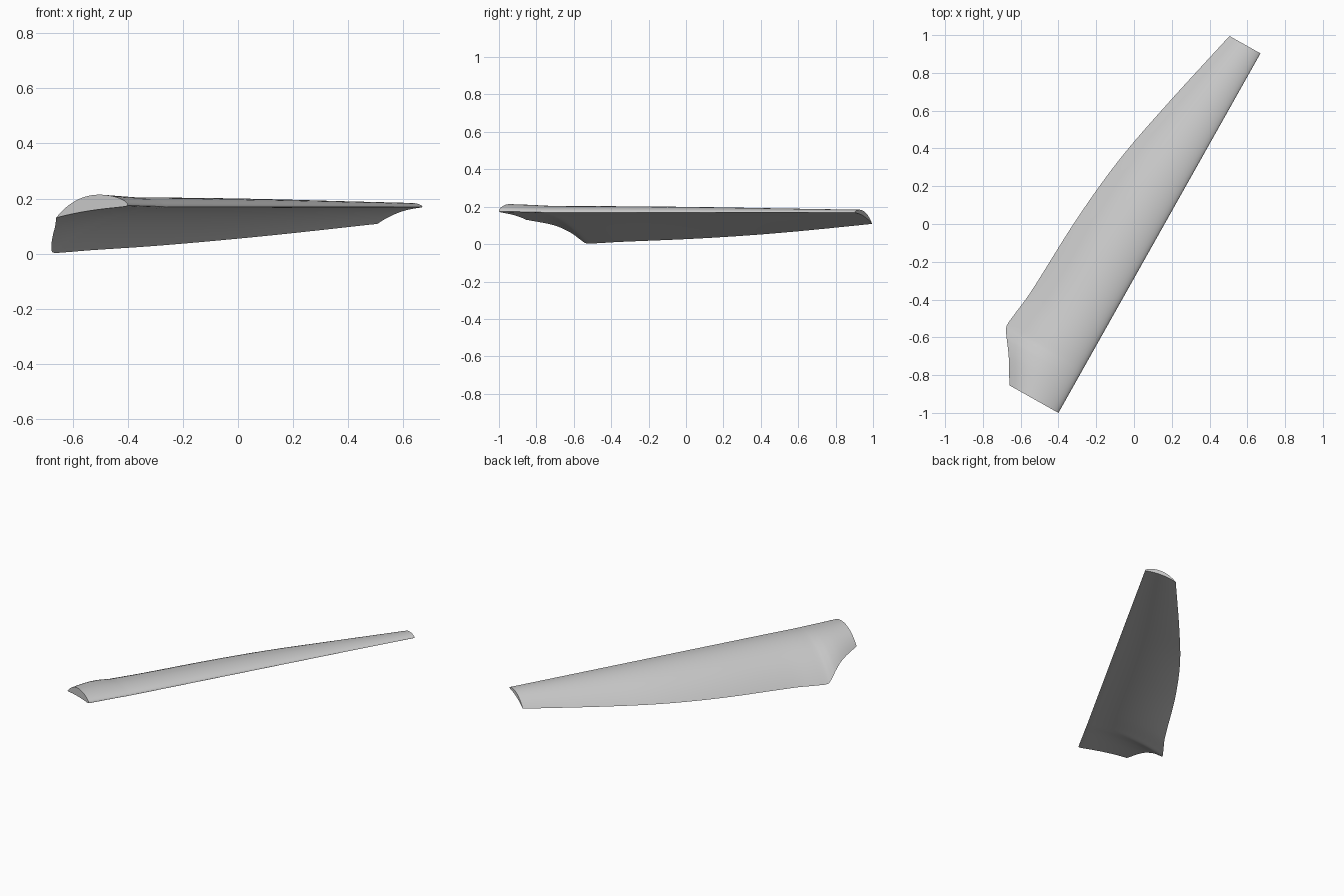
import bpy, bmesh, math
from mathutils import Vector

if "Cube" in bpy.data.objects:
    bpy.data.objects.remove(bpy.data.objects["Cube"])

grey = bpy.data.materials.new("light grey")
grey.use_nodes = True
colour = (0.6, 0.6, 0.6, 1)
grey.diffuse_color = colour
grey.node_tree.nodes["Principled BSDF"].inputs["Base Color"].default_value = colour

# Blade stations: span, chord, leading edge height, trailing edge height, fullness
STATIONS = [
    (0.0, 0.298, 0.175, 0.130, 0.078),
    (0.13, 0.375, 0.173, 0.100, 0.080),
    (0.20, 0.425, 0.172, 0.062, 0.083),
    (0.24, 0.453, 0.171, 0.027, 0.087),
    (0.27, 0.465, 0.170, 0.005, 0.090),
    (0.33, 0.460, 0.170, 0.004, 0.090),
    (0.475, 0.442, 0.170, 0.011, 0.088),
    (0.945, 0.418, 0.170, 0.028, 0.080),
    (1.324, 0.376, 0.170, 0.047, 0.069),
    (1.68, 0.305, 0.170, 0.070, 0.055),
    (2.183, 0.188, 0.169, 0.108, 0.038),
]
ROOT = Vector((-0.40, -1.0, 0))
SPAN = Vector((0.49, 0.872, 0)).normalized()
CHORD = Vector((-SPAN.y, SPAN.x, 0))
STEPS = 24


def slope(i, k):
    a, b = STATIONS[max(i - 1, 0)], STATIONS[min(i + 1, len(STATIONS) - 1)]
    return (b[k] - a[k]) / (b[0] - a[0])


def blend(i, t, k):
    """Smooth value of column k between stations i and i + 1."""
    a, b = STATIONS[i], STATIONS[i + 1]
    h = b[0] - a[0]
    ease = t * t * (3 - 2 * t)
    return (a[k] * (1 - ease) + b[k] * ease
            + h * t * (1 - t) * ((1 - t) * slope(i, k) - t * slope(i + 1, k)))


def section(s, chord, lead, trail, full):
    """Cambered aerofoil loop: upper side back to front, then lower side."""
    def point(u, side):
        z = lead - (lead - trail) * u * u
        if side > 0:
            z += full * math.sqrt(u) * (1 - u ** 3)
        else:
            z -= 0.25 * full * math.sqrt(u) * (1 - u)
        p = ROOT + SPAN * s + CHORD * (chord * u)
        return (p.x, p.y, max(z, 0))
    us = [(1 - math.cos(math.pi * i / STEPS)) / 2 for i in range(STEPS + 1)]
    return [point(u, 1) for u in reversed(us)] + [point(u, -1) for u in us[1:-1]]


# Loft the blade through its sections
bm = bmesh.new()
rings = []
for i in range(len(STATIONS) - 1):
    parts = 4 if i < 6 else 8
    for j in range(parts + (i == len(STATIONS) - 2)):
        t = j / parts
        s = STATIONS[i][0] * (1 - t) + STATIONS[i + 1][0] * t
        values = [blend(i, t, k) for k in range(1, 5)]
        rings.append([bm.verts.new(p) for p in section(s, *values)])
count = len(rings[0])
for a, b in zip(rings, rings[1:]):
    for i in range(count):
        j = (i + 1) % count
        bm.faces.new((a[i], a[j], b[j], b[i]))

# Flat end caps at root and tip, bridging upper to lower side
for ring in (rings[0], rings[-1]):
    for i in range(STEPS):
        quad = [ring[i], ring[i + 1], ring[-i - 1], ring[-i % count]]
        bm.faces.new(list(dict.fromkeys(quad)))
bmesh.ops.recalc_face_normals(bm, faces=bm.faces)

mesh = bpy.data.meshes.new("blade")
bm.to_mesh(mesh)
bm.free()
mesh.materials.append(grey)
blade = bpy.data.objects.new("blade", mesh)
bpy.context.collection.objects.link(blade)
bpy.ops.object.select_all(action="DESELECT")
blade.select_set(True)
bpy.context.view_layer.objects.active = blade
bpy.ops.object.shade_smooth_by_angle(angle=math.radians(40))
